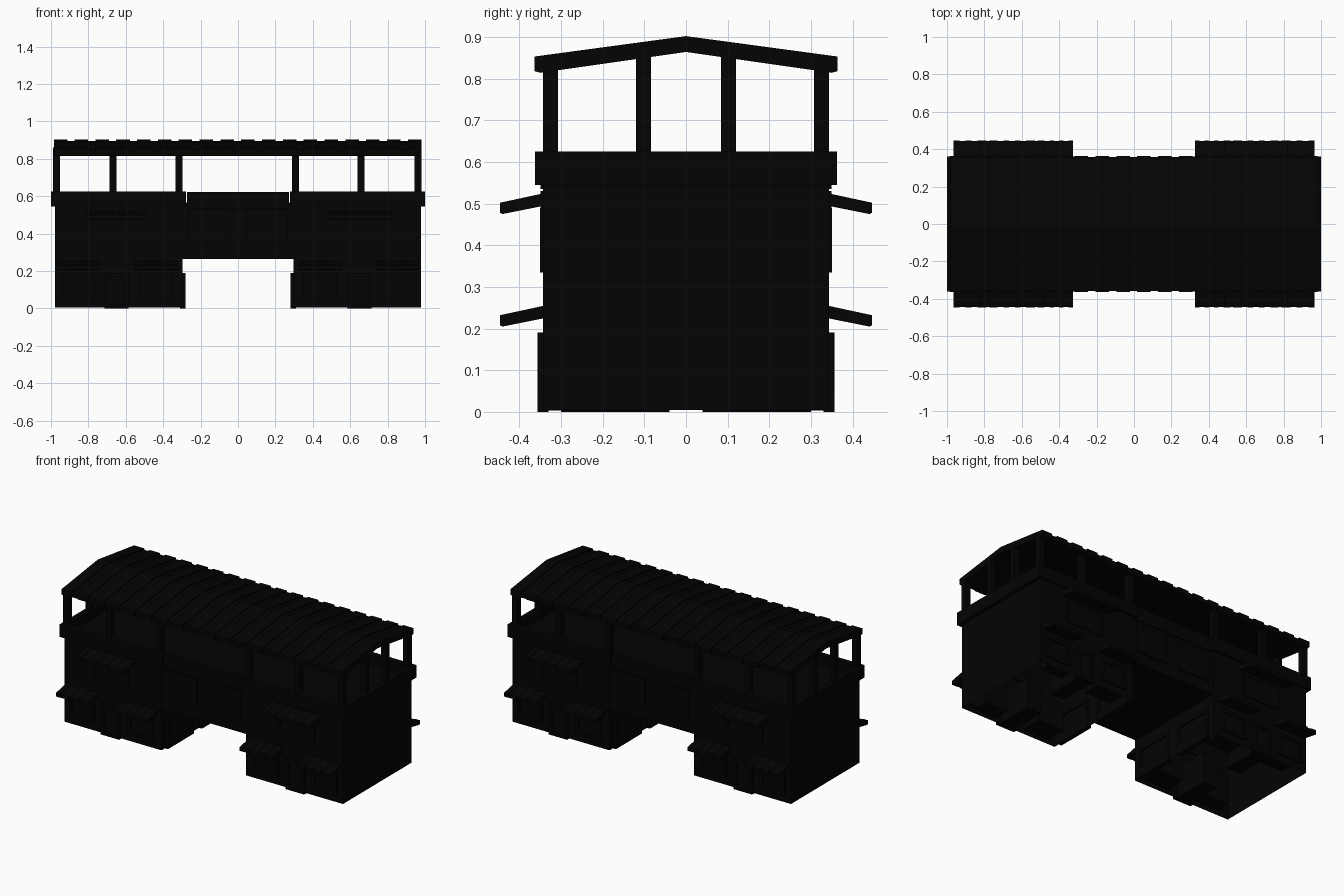
import bpy, bmesh, math
from mathutils import Matrix

if "Cube" in bpy.data.objects:
    bpy.data.objects.remove(bpy.data.objects["Cube"])

mat = bpy.data.materials.new("black")
mat.diffuse_color = (0.001, 0.001, 0.001, 1)
mat.use_nodes = True
mat.node_tree.nodes["Principled BSDF"].inputs["Base Color"].default_value = mat.diffuse_color
TURN = Matrix.Rotation(math.pi, 4, 'Z')


def finish(name, bm, turn=False):
    if turn:
        bm.transform(TURN)
    me = bpy.data.meshes.new(name)
    bm.to_mesh(me)
    bm.free()
    ob = bpy.data.objects.new(name, me)
    me.materials.append(mat)
    bpy.context.collection.objects.link(ob)
    return ob


def add_box(bm, x0, x1, y0, y1, z0, z1):
    m = Matrix.Translation(((x0 + x1) / 2, (y0 + y1) / 2, (z0 + z1) / 2))
    m = m @ Matrix.Diagonal((x1 - x0, y1 - y0, z1 - z0, 1))
    bmesh.ops.create_cube(bm, size=1, matrix=m)


def boxes(name, specs, turn=False):
    bm = bmesh.new()
    for s in specs:
        add_box(bm, *s)
    return finish(name, bm, turn)


def add_prism(bm, profile, x0, x1):
    # y-z profile extruded along x
    f = bm.faces.new([bm.verts.new((x0, y, z)) for y, z in profile])
    r = bmesh.ops.extrude_face_region(bm, geom=[f])
    vs = [v for v in r["geom"] if isinstance(v, bmesh.types.BMVert)]
    bmesh.ops.translate(bm, verts=vs, vec=(x1 - x0, 0, 0))


def awning(name, x0, x1, z, turn):
    # sloped canopy with alternating raised slats
    bm = bmesh.new()
    n = max(3, round((x1 - x0) / 0.03)) | 1
    w = (x1 - x0) / n
    for i in range(n):
        d = 0.003 * (i % 2)
        add_prism(bm, [(-.34, z - d), (-.447 + d, z - .023 - d),
                       (-.447 + d, z - .047), (-.44, z - .05), (-.34, z - .03)],
                  x0 + i * w, x0 + (i + 1) * w)
    bmesh.ops.recalc_face_normals(bm, faces=bm.faces)
    finish(name, bm, turn)


def window(name, x0, x1, z0, z1, turn, out=.01):
    # frame bars around a pane set back in the wall
    y, b, f = -.345, .012, .02
    boxes(name, [(x0, x1, y - out, y + b, z1 - f, z1),
                 (x0, x1, y - out, y + b, z0, z0 + f),
                 (x0, x0 + f, y - out, y + b, z0 + f, z1 - f),
                 (x1 - f, x1, y - out, y + b, z0 + f, z1 - f),
                 (x0 + f, x1 - f, y - .002, y + b, z0 + f, z1 - f)], turn)


# open-bottomed towers
for s, name in ((-1, "left_tower"), (1, "right_tower")):
    bm = bmesh.new()
    a, b = sorted((s * .978, s * .297))
    add_box(bm, a, b, -.343, .343, .005, .565)
    bm.normal_update()
    low = [f for f in bm.faces if f.normal.z < -.9]
    bmesh.ops.delete(bm, geom=low, context='FACES_ONLY')
    finish(name, bm)

# bridge over the passage
boxes("bridge", [(-.297, .297, -.338, .338, .265, .565)])

# parapets around the roof deck
par = []
for s in (-1, 1):
    a, b = sorted((s * .278, s * 1.0))
    for t in (-1, 1):
        c, d = sorted((t * .362, t * .325))
        par.append((a, b, c, d, .545, .625))
    a, b = sorted((s * .963, s * 1.0))
    par.append((a, b, -.325, .325, .545, .625))
boxes("tower_parapet", par)
boxes("bridge_parapet", [(-.274, .274, -.349, -.32, .535, .623),
                         (-.274, .274, .32, .349, .535, .623)])

# roof posts
posts = []
for x in (-.97, -.668, -.315, .308, .658, .963):
    for y in (-.325, .325):
        posts.append((x - .018, x + .018, y - .018, y + .018, .56, .835))
for x in (-.97, .963):
    for y in (-.102, .102):
        posts.append((x - .018, x + .018, y - .018, y + .018, .56, .86))
boxes("roof_posts", posts)

# gable roof made of wide panels parted by narrow lower ones
bm = bmesh.new()
n = 18
step = 1.965 / (n - .35)
for i in range(n):
    x = -.985 + i * step
    for d, p, q in ((0, 0, .65), (.006, .65, 1)):
        if i == n - 1 and d:
            continue
        e = .364 - d
        add_prism(bm, [(-e, .853 - d), (0, .902 - d), (e, .853 - d), (e, .818),
                       (.35, .814), (0, .864), (-.35, .814), (-e, .818)],
                  x + p * step, x + q * step)
bmesh.ops.recalc_face_normals(bm, faces=bm.faces)
finish("gable_roof", bm)

# facade details, repeated on the back by a half turn
for turn, side in ((False, "front"), (True, "back")):
    for s, tower in ((-1, "left"), (1, "right")):
        def span(a, b):
            return sorted((s * a, s * b))
        tag = f"{side}_{tower}"
        awning(tag + "_outer_awning", *span(.965, .74), .255, turn)
        awning(tag + "_inner_awning", *span(.555, .325), .255, turn)
        awning(tag + "_upper_awning", *span(.82, .485), .525, turn)
        window(tag + "_outer_shop_window", *span(.94, .765), .05, .19, turn)
        window(tag + "_inner_shop_window", *span(.53, .35), .05, .19, turn)
        window(tag + "_upper_window", *span(.78, .52), .335, .49, turn, .005)
        window(tag + "_bridge_window", *span(.265, .045), .335, .53, turn, .004)
        # door with step and lintel
        a, b = span(.715, .585)
        boxes(tag + "_door", [(a, a + .02, -.357, -.33, 0, .19),
                              (b - .02, b, -.357, -.33, 0, .19),
                              (a + .02, b - .02, -.357, -.33, .17, .19),
                              (a + .02, b - .02, -.346, -.33, .02, .17),
                              (a + .02, b - .02, -.357, -.33, 0, .02)], turn)
        # shop rooms inside the shell
        rooms = [span(.89, .73) + [-.335, -.24, .03, .2],
                 span(.70, .6) + [-.335, -.1, .003, .2],
                 span(.53, .35) + [-.335, -.2, .03, .2]]
        boxes(tag + "_shop_rooms", rooms, turn)

# passage doors and stall fronts
stall = []
for s in (-1, 1):
    a, b = sorted((s * .31, s * .282))
    for y0, y1 in ((-.3, -.04), (.04, .3)):
        stall += [(a, b, y0, y0 + .02, 0, .19), (a, b, y1 - .02, y1, 0, .19),
                  (a, b, y0 + .02, y1 - .02, .17, .19),
                  (a, b, y0 + .02, y1 - .02, 0, .06)]
boxes("passage_stalls", stall)
